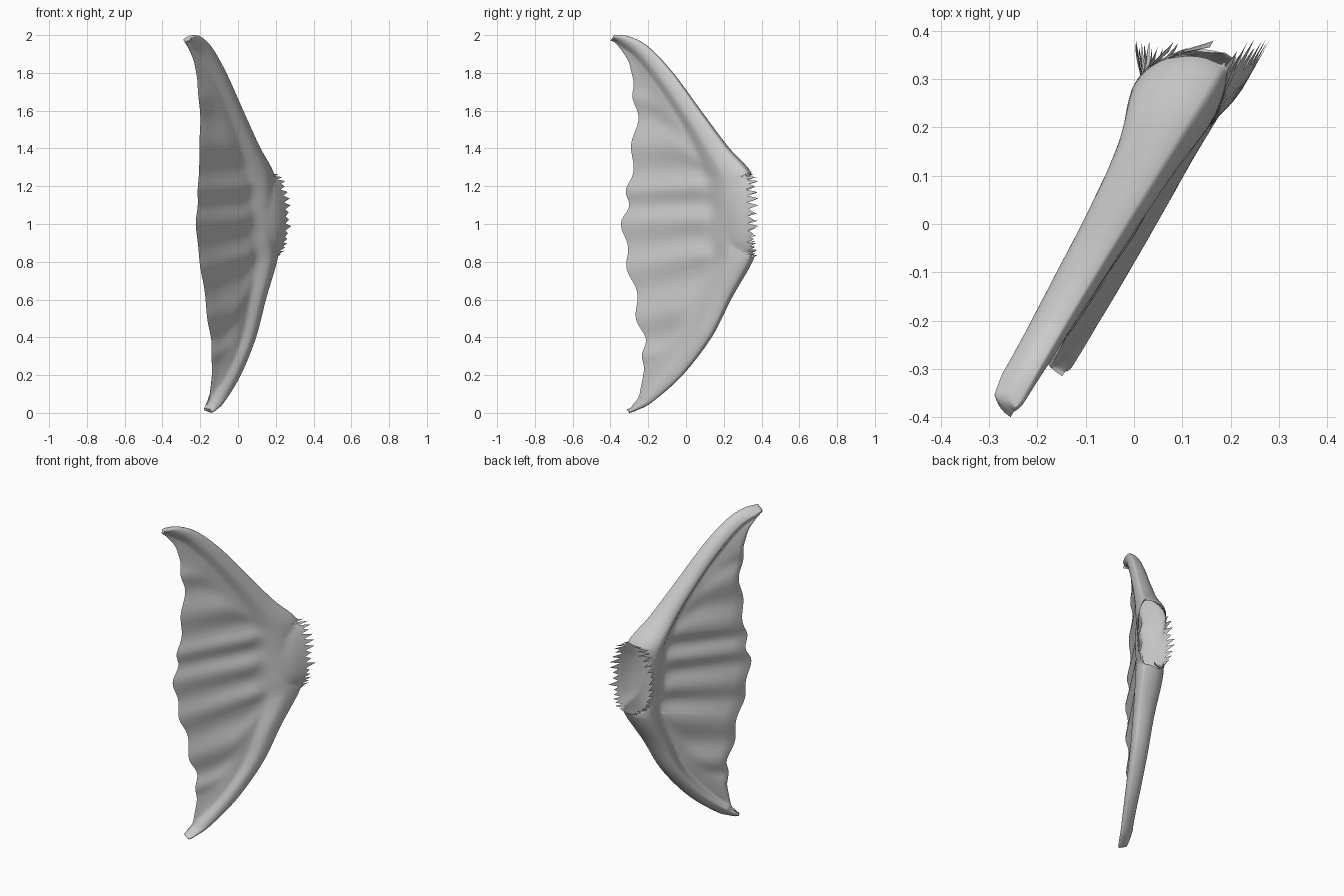
import bpy, bmesh, math, random
from mathutils import Vector

random.seed(4)
cube = bpy.data.objects.get("Cube")
if cube:
    bpy.data.objects.remove(cube, do_unlink=True)

# Stations from upper tip to lower tip: leading y, z, trailing y, z, spar radius
STATIONS = [
    (-.38, 2, -.4, 1.97, .024), (-.3, 1.992, -.36, 1.925, .032), (-.2, 1.935, -.315, 1.85, .038),
    (-.075, 1.8, -.295, 1.74, .045), (.07, 1.6, -.28, 1.6, .053), (.21, 1.41, -.29, 1.42, .066),
    (.33, 1.27, -.312, 1.24, .088), (.345, 1.15, -.325, 1.12, .085), (.345, 1.04, -.345, 1, .08),
    (.345, .93, -.33, .84, .08), (.345, .825, -.295, .68, .08), (.23, .61, -.265, .5, .062),
    (.125, .4, -.237, .36, .052), (-.025, .2, -.24, .24, .042), (-.18, .06, -.26, .1, .033),
    (-.26, .015, -.29, .05, .026), (-.3, 0, -.315, .02, .02)]
LAST = len(STATIONS) - 1
STUMP_START, STUMP_END = 6, 10
COLUMNS = 36
NORMAL = Vector((.878, -.478, 0))
LEAN = .54  # how far the thickness sits behind the web


def station(t):
    """Smooth interpolation through the stations."""
    i = min(int(t), LAST - 1)
    f = t - i
    a, b, c, d = (STATIONS[max(0, min(LAST, i + k))] for k in (-1, 0, 1, 2))
    return [q + f * (r - p + f * (2 * p - 5 * q + 4 * r - s + f * (3 * (q - r) + s - p))) / 2
            for p, q, r, s in zip(a, b, c, d)]


def ease(lo, hi, x):
    x = max(0, min(1, (x - lo) / (hi - lo)))
    return x * x * (3 - 2 * x)


def section(t, opening, jag, side):
    """Row of points from leading to trailing edge; side is 1 in front, -1 behind."""
    ly, lz, ty, tz, radius = station(t)
    rib = math.cos(math.tau * (t - 8) / 1.5) * ease(2, 4, t) * (1 - ease(12, 14, t))
    lead, trail = Vector((0, ly, lz)), Vector((0, ty - .012 * rib, tz))
    chord = trail - lead
    length = chord.length
    spar = min(radius * 1.3, length * .48)
    tip = math.sqrt(min(1, min(t, LAST - t) / .3))
    # Square the torn opening to the back
    start = .478 * opening * (LEAN - side)
    points = []
    for k in range(COLUMNS + 1):
        s = (k / COLUMNS) ** 1.7
        d = start + s * (length - start) + jag * (1 - s) ** 10
        p = lead + chord * (d / length)
        # Rounded spar, hollow stump and thin web
        if d < spar:
            h = radius * math.sqrt(max(0, 1 - (d / spar - 1) ** 2))
        else:
            h = radius * (1 - ease(spar, spar * 2.2, d))
        h = max(h, opening * (1 - ease(.03, .25, d)), .007 * min(1, 20 * s))
        h *= tip * min(1, (1 - s) * 12)
        p.x = .568 * p.y + .031 - .03 * p.z
        wave = .011 * rib * ease(.17, .28, d) * (1 - .5 * s)
        points.append(p + NORMAL * (wave + (side - LEAN) * h - .03 * ease(.15, 1, s) * tip))
    return points


# Section positions, with the torn stump opening in the middle
steps = 12
rows = [(i / steps, 0) for i in range(STUMP_START * steps)]
for i in range(37):
    angle = math.pi * i / 36
    rows.append((8 - 2 * math.cos(angle), .124 * math.sin(angle)))
rows += [(STUMP_END + i / steps, 0) for i in range(1, (LAST - STUMP_END) * steps + 1)]

bm = bmesh.new()
for side in (1, -1):
    grid = []
    for n, (t, opening) in enumerate(rows):
        spike = -random.uniform(.01, .04) if n % 2 else random.uniform(.01, .03)
        jag = spike * min(1, opening / .04)
        grid.append([bm.verts.new(p) for p in section(t, opening, jag, side)])
    for upper, lower in zip(grid, grid[1:]):
        for k in range(COLUMNS):
            quad = [upper[k], lower[k], lower[k + 1], upper[k + 1]]
            bm.faces.new(quad[::-side])
bmesh.ops.remove_doubles(bm, verts=bm.verts, dist=.00005)

mesh = bpy.data.meshes.new("fin")
bm.to_mesh(mesh)
bm.free()
fin = bpy.data.objects.new("fin", mesh)
bpy.context.collection.objects.link(fin)

# Plain grey skin
grey = bpy.data.materials.new("plain_grey")
grey.use_nodes = True
colour = (.6, .6, .6, 1)
grey.diffuse_color = colour
grey.node_tree.nodes["Principled BSDF"].inputs["Base Color"].default_value = colour
mesh.materials.append(grey)

bpy.context.view_layer.objects.active = fin
fin.select_set(True)
bpy.ops.object.shade_smooth_by_angle(angle=math.radians(60))
